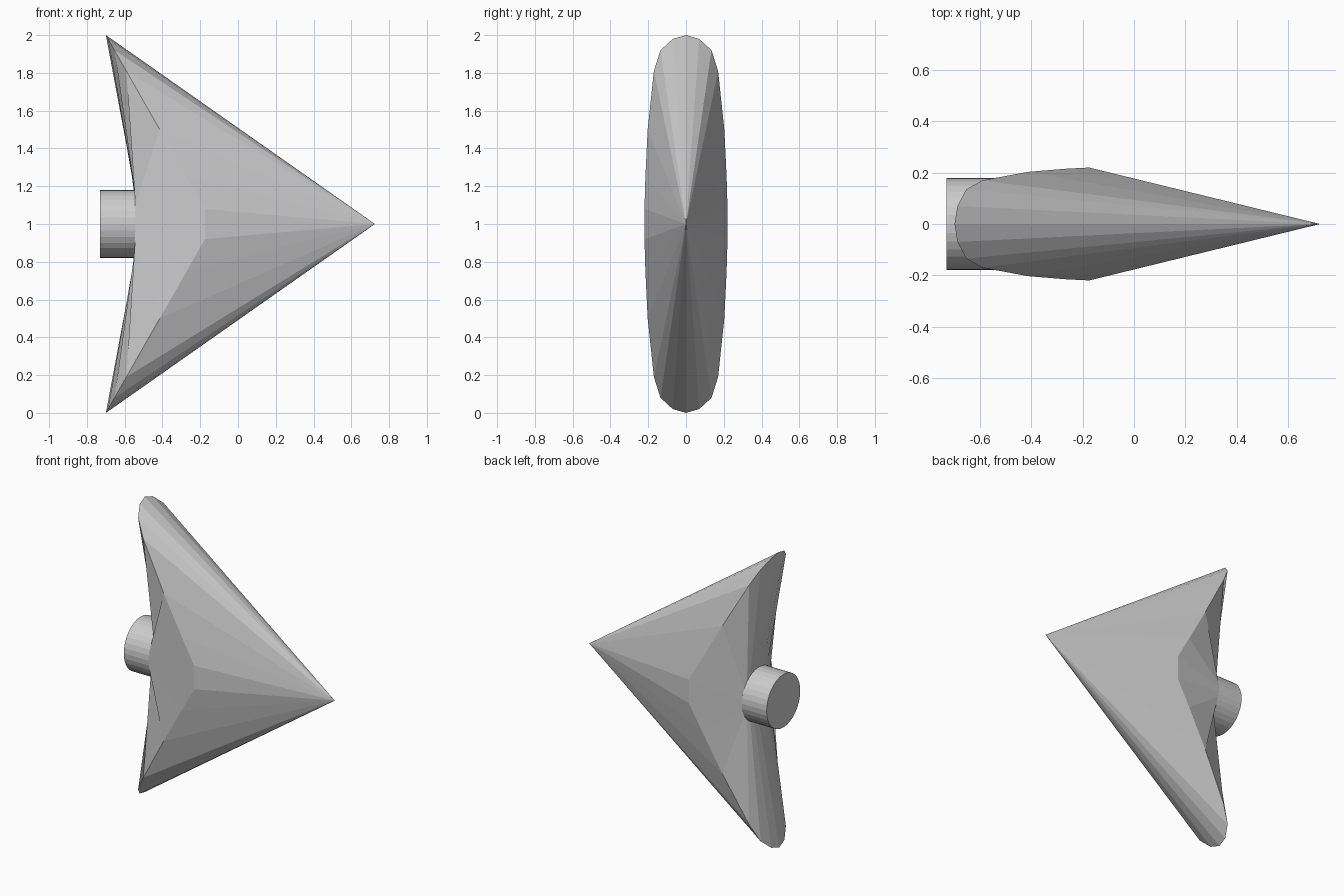
import bpy, bmesh, math
from mathutils import Matrix

if "Cube" in bpy.data.objects:
    bpy.data.objects.remove(bpy.data.objects["Cube"])

TIP_X, NECK_X, END_X, R = 0.725, -0.545, -0.73, 0.18

# Quarter of the flattened rim: half width y, half height z, matching neck angle
QUARTER = [(0, 1, 0), (.07, .98, 15), (.135, .92, 30), (.17, .81, 44),
           (.203, .5, 59), (.215, .25, 73), (.22, .08, 85)]


def rim_x(z):
    # The rim sweeps back towards the top and bottom barbs
    return -0.175 - 0.57 * (z - 0.08)


def make_object(name, bm):
    bmesh.ops.recalc_face_normals(bm, faces=bm.faces)
    mesh = bpy.data.meshes.new(name)
    bm.to_mesh(mesh)
    bm.free()
    obj = bpy.data.objects.new(name, mesh)
    bpy.context.collection.objects.link(obj)
    return obj


# Mirror the quarter into a full loop
half = QUARTER + [(y, -z, 180 - a) for y, z, a in reversed(QUARTER)]
loop = half + [(-y, z, 360 - a) for y, z, a in reversed(half[1:-1])]

# Arrow head: cone from the tip to the swept rim, then in to the round neck
bm = bmesh.new()
tip = bm.verts.new((TIP_X, 0, 1))
rim = [bm.verts.new((rim_x(abs(z)), y, 1 + z)) for y, z, a in loop]
neck = [bm.verts.new((NECK_X, R * math.sin(math.radians(a)),
                      1 + R * math.cos(math.radians(a)))) for y, z, a in loop]
for i in range(len(loop)):
    j = (i + 1) % len(loop)
    bm.faces.new((tip, rim[i], rim[j]))
    bm.faces.new((rim[i], neck[i], neck[j], rim[j]))
bm.faces.new(neck)
make_object("arrow_head", bm)

# Shaft stub
bm = bmesh.new()
start = NECK_X + 0.02
bmesh.ops.create_cone(
    bm, cap_ends=True, segments=32, radius1=R, radius2=R, depth=start - END_X,
    matrix=Matrix.Translation(((start + END_X) / 2, 0, 1)) @ Matrix.Rotation(math.pi / 2, 4, 'Y'))
make_object("shaft", bm)
